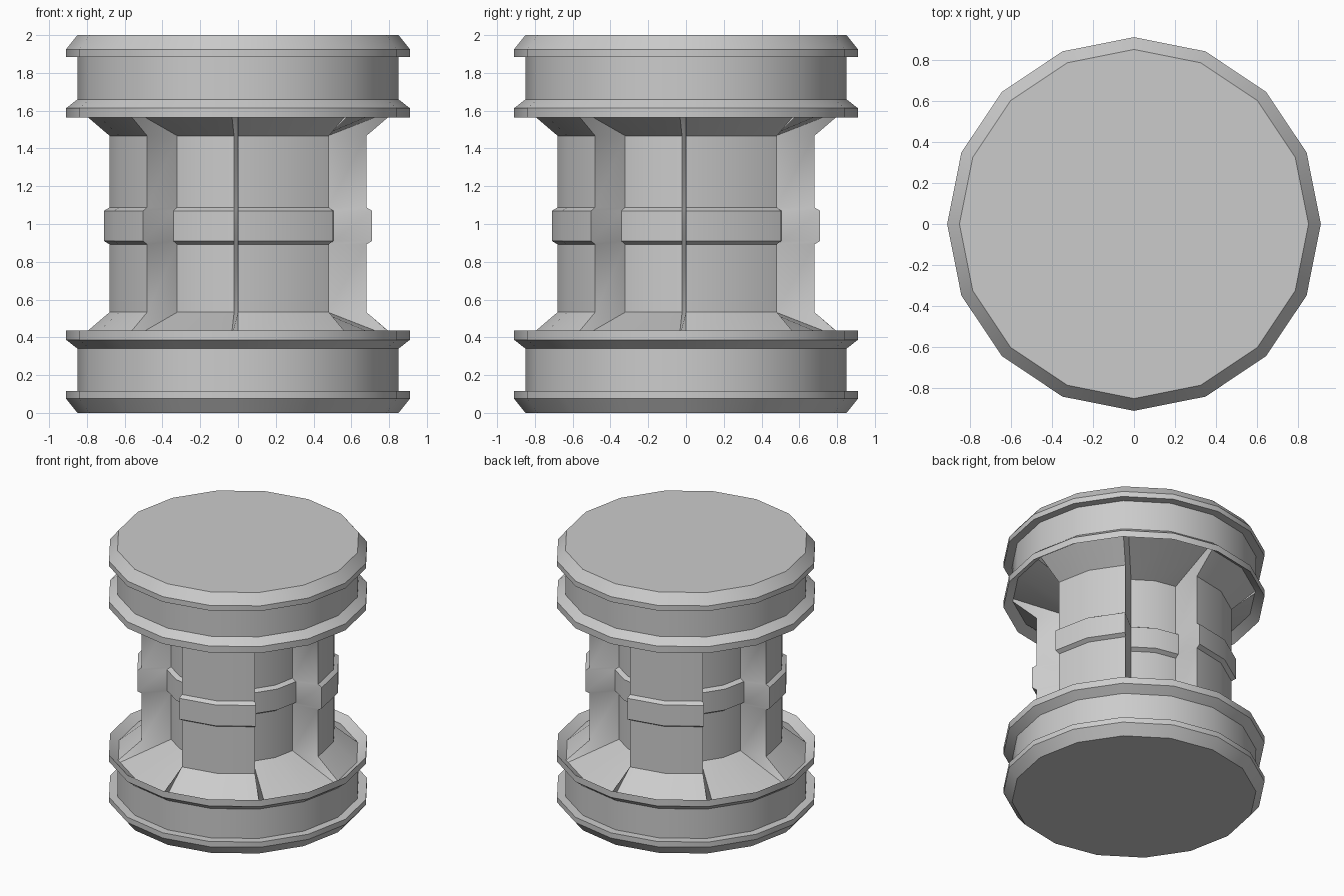
import bpy, bmesh
from math import radians, cos, sin, pi

if "Cube" in bpy.data.objects:
    bpy.data.objects.remove(bpy.data.objects["Cube"])

# One quarter of the section: a raised 45-degree pad, then a recessed 45-degree pad
QUARTER = [(0, 1), (22.5, 1), (45, 1), (47.5, 0), (67.5, 0), (87.5, 0)]
FULL = [(q * 90 + a, raised) for q in range(4) for a, raised in QUARTER]
ROUND = [(i * 22.5, 1) for i in range(16)]


def ring(bm, z, r_out, r_in, section):
    """Ring of vertices lying on 16-sided outlines of two radii."""
    verts = []
    for a, raised in section:
        r = r_out if raised else r_in
        r *= cos(radians(11.25)) / cos(radians(a % 22.5 - 11.25))
        verts.append(bm.verts.new((r * cos(radians(a)), r * sin(radians(a)), z)))
    return verts


def loft(name, levels, section, cap_start=False):
    bm = bmesh.new()
    rings = [ring(bm, z, ro, ri, section) for z, ro, ri in levels]
    n = len(section)
    for lo, hi in zip(rings, rings[1:]):
        for i in range(n):
            j = (i + 1) % n
            bm.faces.new((lo[i], lo[j], hi[j], hi[i]))
    if cap_start:
        bm.faces.new(rings[0][::-1])
    if levels[0][0] > levels[-1][0]:
        bmesh.ops.reverse_faces(bm, faces=bm.faces[:])
    mesh = bpy.data.meshes.new(name)
    bm.to_mesh(mesh)
    bm.free()
    obj = bpy.data.objects.new(name, mesh)
    bpy.context.collection.objects.link(obj)
    bpy.ops.object.select_all(action='DESELECT')
    obj.select_set(True)
    bpy.context.view_layer.objects.active = obj
    bpy.ops.object.shade_smooth_by_angle(angle=radians(30))
    return obj


# End drums: chamfered rim, recessed wall, flange with a lip on the inside
drum = [(0, .85), (.075, .91), (.115, .91), (.115, .85), (.34, .85),
        (.387, .91), (.437, .91), (.392, .845)]
loft("base_drum", [(z, r, r) for z, r in drum], ROUND, True)
loft("top_drum", [(2 - z, r, r) for z, r in drum], ROUND, True)

# Fluted column: flared ends, straight shaft and raised middle band
half = [(.392, .845, .845), (.533, .68, .48), (.892, .68, .48), (.91, .71, .51)]
levels = half + [(1.98 - z, ro, ri) for z, ro, ri in half[:1:-1]]
levels += [(2 - z, ro, ri) for z, ro, ri in half[1::-1]]
loft("fluted_column", levels, FULL)
